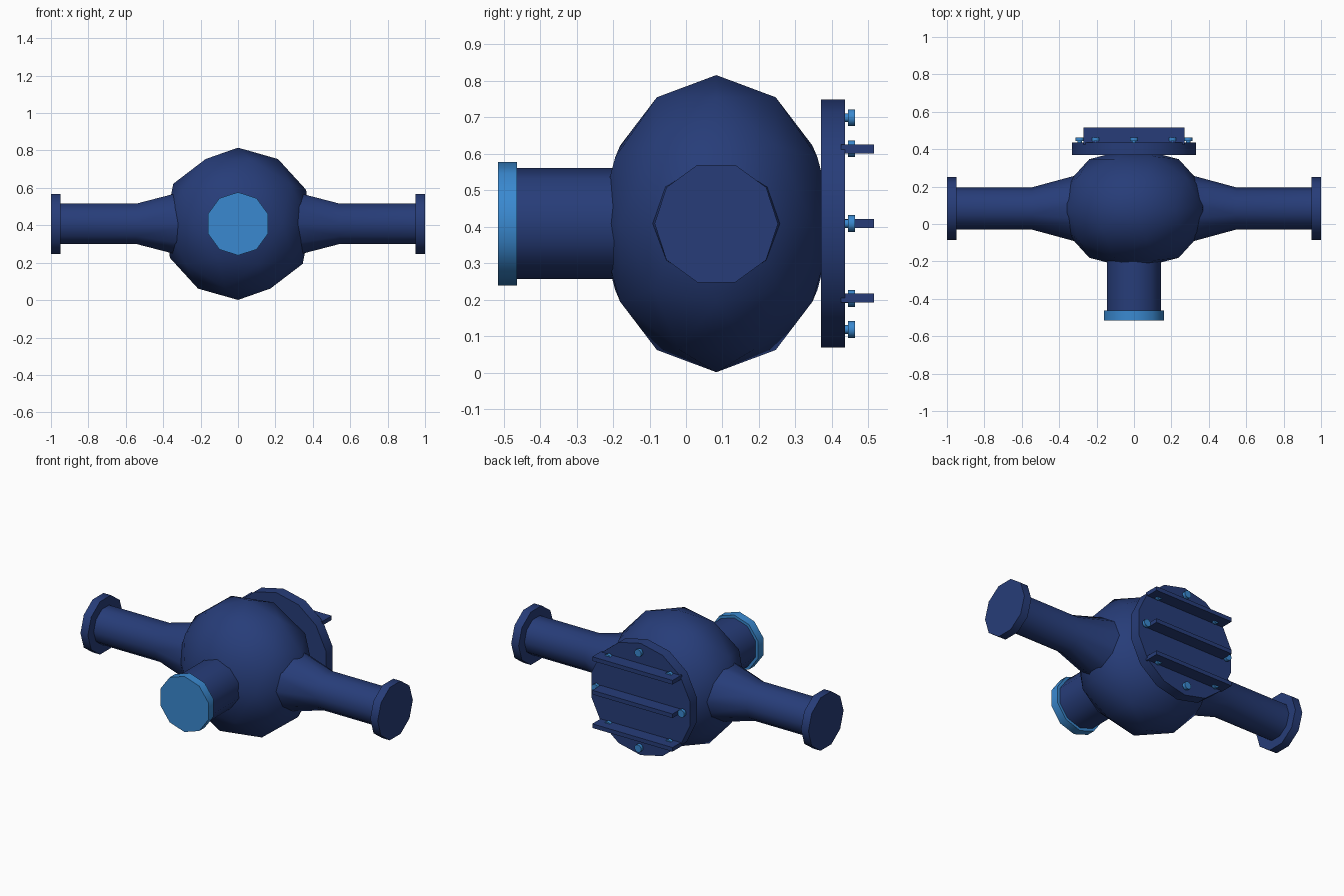
import bpy, bmesh, math
from mathutils import Matrix, Vector

cube = bpy.data.objects.get("Cube")
if cube:
    bpy.data.objects.remove(cube, do_unlink=True)

MID_Y, MID_Z = 0.083, 0.408   # axle line
SHARP = math.radians(40)


def material(name, rgb):
    m = bpy.data.materials.new(name)
    m.use_nodes = True
    m.diffuse_color = (*rgb, 1)
    m.node_tree.nodes["Principled BSDF"].inputs["Base Color"].default_value = (*rgb, 1)
    return m


navy = material("navy_paint", (0.02, 0.046, 0.19))
sky = material("light_blue_paint", (0.042, 0.25, 0.63))


def finish(name, bm, mat):
    """Shade smooth with sharp creases and link as an object."""
    bmesh.ops.recalc_face_normals(bm, faces=bm.faces)
    for f in bm.faces:
        f.smooth = True
    for e in bm.edges:
        e.smooth = e.calc_face_angle(0) < SHARP
    me = bpy.data.meshes.new(name)
    bm.to_mesh(me)
    bm.free()
    me.materials.append(mat)
    ob = bpy.data.objects.new(name, me)
    bpy.context.collection.objects.link(ob)
    return ob


def lathe(name, axis, profile, mat, sides=10, at=(0, 0, 0)):
    """Closed solid through (distance, radius) stations along the x or y axis."""
    bm = bmesh.new()
    rings = []
    for d, r in profile:
        ring = []
        for i in range(sides):
            a = 2 * math.pi * i / sides
            u, v = r * math.cos(a), r * math.sin(a)
            p = Vector((d, u, v)) if axis == "x" else Vector((v, d, u))
            ring.append(bm.verts.new(p + Vector(at)))
        rings.append(ring)
    for a, b in zip(rings, rings[1:]):
        for i in range(sides):
            j = (i + 1) % sides
            bm.faces.new((a[i], a[j], b[j], b[i]))
    bm.faces.new(rings[0])
    bm.faces.new(rings[-1])
    return finish(name, bm, mat)


# Rounded centre housing
bm = bmesh.new()
bmesh.ops.create_icosphere(
    bm, subdivisions=2, radius=0.407,
    matrix=Matrix.Translation((0, MID_Y, MID_Z)) @ Matrix.Diagonal((1, 0.8, 1, 1)))
finish("centre_housing", bm, navy)

# Axle tubes with flared roots and end flanges
for side, s in (("left", 1), ("right", -1)):
    at = (0, MID_Y, MID_Z)
    lathe(side + "_axle_tube", "x",
          [(s * 0.2, 0.207), (s * 0.545, 0.113), (s * 0.96, 0.113)], navy, at=at)
    lathe(side + "_end_flange", "x", [(s * 0.95, 0.169), (s, 0.169)], navy, at=at)

# Front input neck and its flange
lathe("input_neck", "y", [(-0.48, 0.152), (-0.08, 0.152)], navy, at=(0, 0, MID_Z))
lathe("input_flange", "y", [(-0.515, 0.169), (-0.463, 0.169)], sky, at=(0, 0, MID_Z))

# Rear cover
lathe("rear_cover", "y", [(0.37, 0.34), (0.436, 0.34)], navy, 14, (0, 0, MID_Z))

# Cooling ribs across the cover
for label, dz in (("upper", 0.204), ("middle", 0), ("lower", -0.204)):
    bm = bmesh.new()
    bmesh.ops.create_cube(
        bm, size=1, matrix=Matrix.Translation((0, 0.47, MID_Z + dz))
        @ Matrix.Diagonal((0.54, 0.09, 0.025, 1)))
    finish(label + "_cover_rib", bm, navy)

# Ring of cover bolts, each a short shank and a head
for i in range(8):
    a = i * math.pi / 4
    at = (0.29 * math.cos(a), 0, MID_Z + 0.29 * math.sin(a))
    lathe(f"cover_bolt_{i + 1}", "y",
          [(0.43, 0.012), (0.444, 0.012), (0.444, 0.023), (0.463, 0.023)], sky, at=at)
